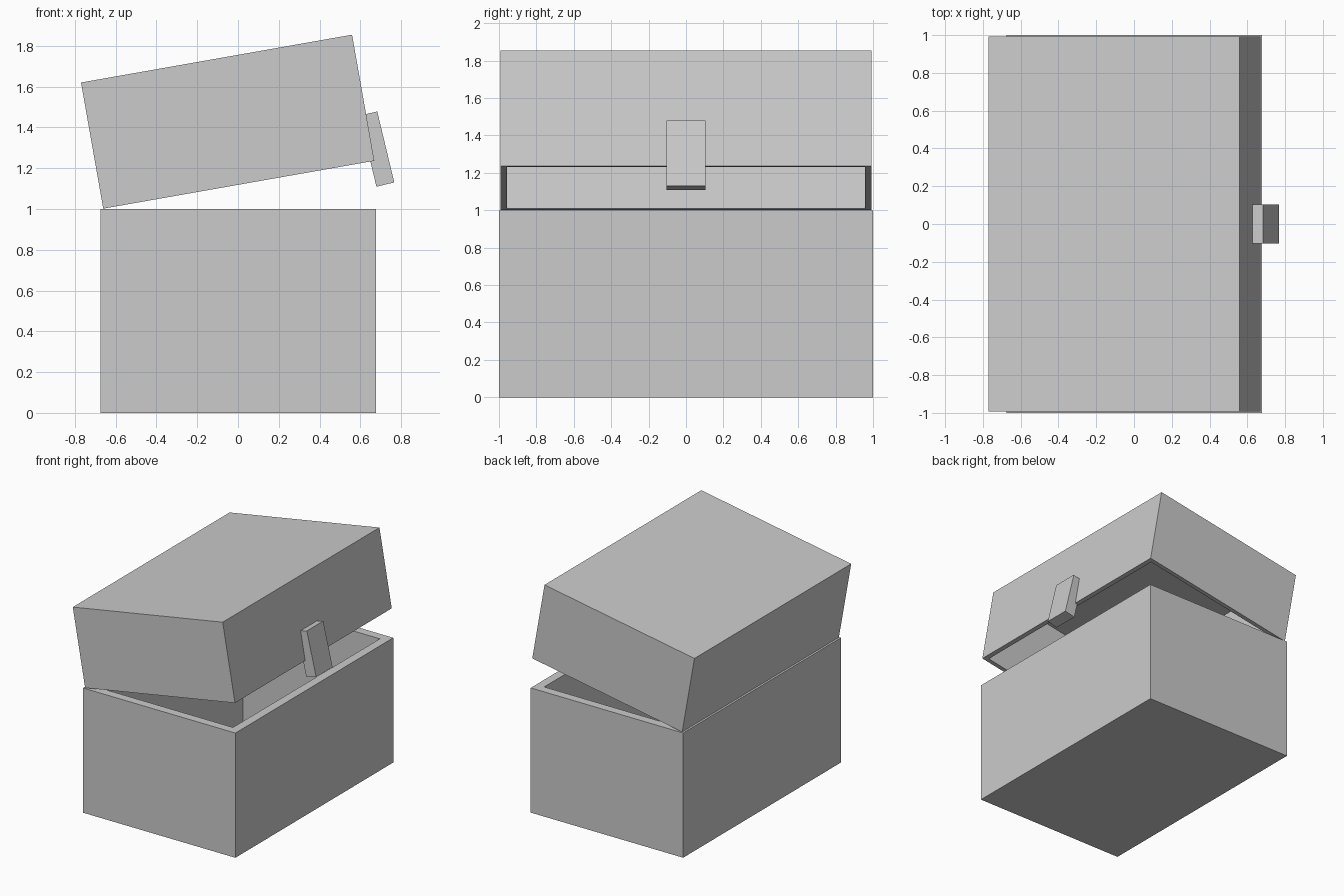
import bpy, bmesh, math
from mathutils import Matrix, Vector

if "Cube" in bpy.data.objects:
    bpy.data.objects.remove(bpy.data.objects["Cube"])

grey = bpy.data.materials.new("plain_grey")
grey.diffuse_color = (0.6, 0.6, 0.6, 1)
grey.use_nodes = True
grey.node_tree.nodes["Principled BSDF"].inputs["Base Color"].default_value = grey.diffuse_color


def add_box(name, low, high, matrix=Matrix(), wall=0, plate=0, open_dir=0):
    """Flat-faced box; with a wall thickness it is hollowed from the top (1) or bottom (-1)."""
    low, high = Vector(low), Vector(high)
    bm = bmesh.new()
    bmesh.ops.create_cube(bm, size=1)
    for v in bm.verts:
        v.co = (low + high) / 2 + v.co * (high - low)
    bm.normal_update()
    if open_dir:
        mouth = next(f for f in bm.faces if f.normal.z * open_dir > 0.9)
        # Rim around the opening
        bmesh.ops.inset_region(bm, faces=[mouth], thickness=wall, use_even_offset=True)
        # Cavity
        cavity = bmesh.ops.extrude_discrete_faces(bm, faces=[mouth])["faces"][0]
        depth = high.z - low.z - plate
        bmesh.ops.translate(bm, verts=cavity.verts, vec=(0, 0, -open_dir * depth))
    bmesh.ops.recalc_face_normals(bm, faces=bm.faces)
    mesh = bpy.data.meshes.new(name)
    bm.to_mesh(mesh)
    bm.free()
    mesh.materials.append(grey)
    obj = bpy.data.objects.new(name, mesh)
    obj.matrix_world = matrix
    bpy.context.collection.objects.link(obj)
    return obj


def tilt(x, z, degrees):
    return Matrix.Translation((x, 0, z)) @ Matrix.Rotation(math.radians(-degrees), 4, "Y")


# Open-topped box body
add_box("box_body", (-0.675, -1, 0), (0.677, 1, 1), wall=0.07, plate=0.01, open_dir=1)

# Hollow lid, tilted open about its lower edge
add_box("lid", (0, -0.993, 0), (1.35, 0.993, 0.628), tilt(-0.661, 1.002, 10),
        wall=0.035, plate=0.015, open_dir=-1)

# Latch tab partly sunk into the lid
add_box("latch", (-0.045, -0.104, -0.179), (0.045, 0.104, 0.179), tilt(0.681, 1.294, 13.5))
